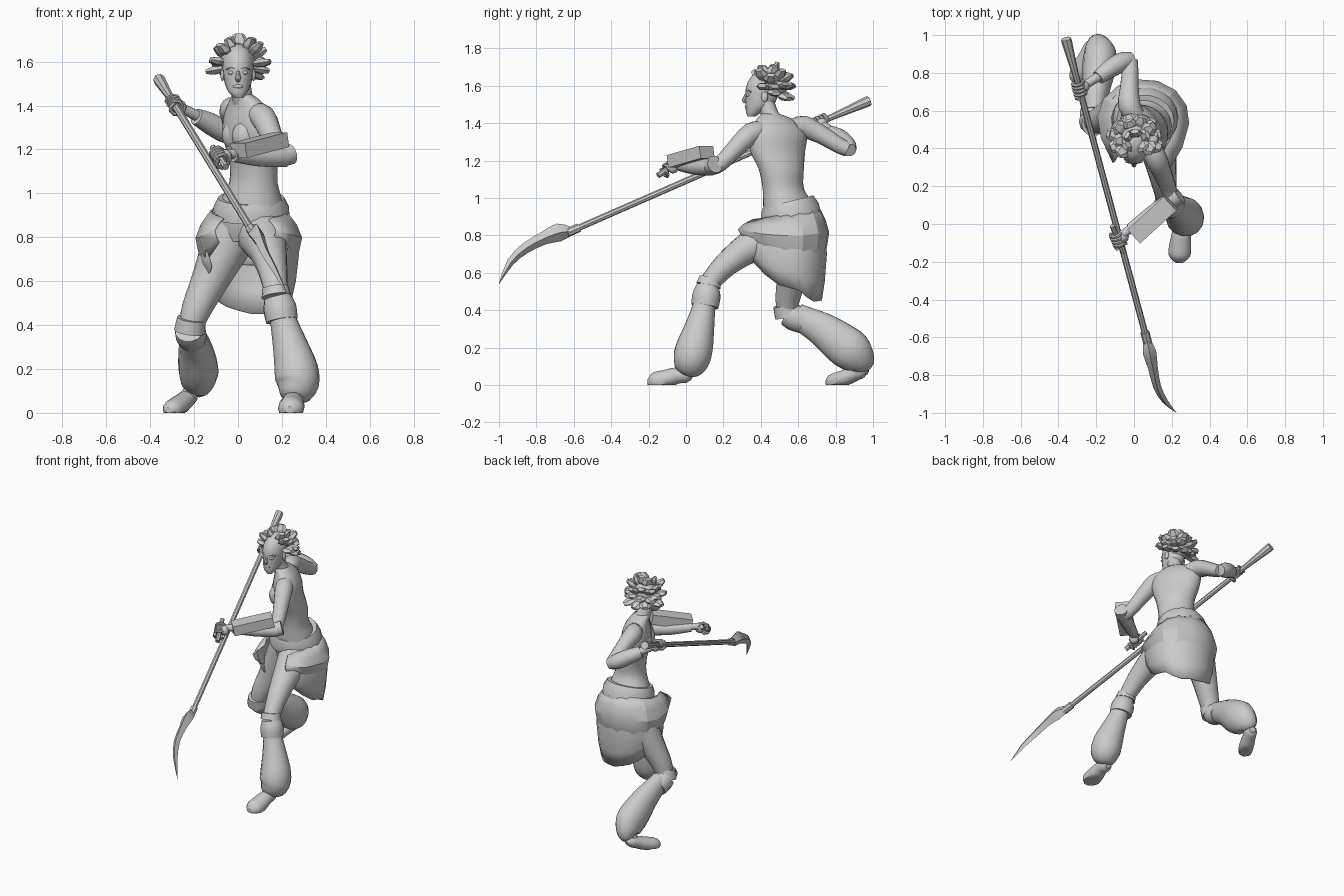
import bpy, bmesh, math, random
from mathutils import Vector

random.seed(4)
cube = bpy.data.objects.get("Cube")
if cube:
    bpy.data.objects.remove(cube, do_unlink=True)

clay = bpy.data.materials.new("clay_grey")
clay.use_nodes = True
clay.diffuse_color = (0.6, 0.6, 0.6, 1)
clay.node_tree.nodes["Principled BSDF"].inputs["Base Color"].default_value = clay.diffuse_color


def finish(name, bm, sharp=40):
    """Turn a bmesh into an object; sharp is the smoothing angle, zero for flat."""
    bmesh.ops.recalc_face_normals(bm, faces=bm.faces)
    mesh = bpy.data.meshes.new(name)
    bm.to_mesh(mesh)
    bm.free()
    mesh.materials.append(clay)
    for poly in mesh.polygons:
        poly.use_smooth = sharp > 0
    if sharp:
        mesh.set_sharp_from_angle(angle=math.radians(sharp))
    obj = bpy.data.objects.new(name, mesh)
    bpy.context.scene.collection.objects.link(obj)
    return obj


def skin(name, rings, sharp=40, closed=True):
    """Bridge rings of points into a surface, with capped ends when closed."""
    bm = bmesh.new()
    loops = [[bm.verts.new(p) for p in ring] for ring in rings]
    count = len(loops[0])
    for low, high in zip(loops, loops[1:]):
        for i in range(count if closed else count - 1):
            j = (i + 1) % count
            bm.faces.new((low[i], low[j], high[j], high[i]))
    if closed:
        bm.faces.new(loops[0])
        bm.faces.new(loops[-1])
    return finish(name, bm, sharp)


def spline(rows, steps):
    """Catmull-Rom refinement of rows of numbers."""
    rows = [Vector(r) for r in rows]
    padded = [rows[0]] + rows + [rows[-1]]
    out = []
    for a, b, c, d in zip(padded, padded[1:], padded[2:], padded[3:]):
        for s in range(steps):
            t = s / steps
            out.append(b + (c - a) * t / 2 + (a - b * 2.5 + c * 2 - d / 2) * t * t
                       + (b * 1.5 - a / 2 - c * 1.5 + d / 2) * t * t * t)
    return out + [rows[-1]]


def tube(name, rows, sides=14, flat=1.0, steps=3, sharp=40, floor=False):
    """Sweep a round section along rows of x, y, z, radius."""
    rows = spline(rows, steps)
    pts = [Vector(r[:3]) for r in rows]
    rings, across = [], None
    for i, p in enumerate(pts):
        along = (pts[min(i + 1, len(pts) - 1)] - pts[max(i - 1, 0)]).normalized()
        if across is None:
            across = along.cross(Vector((0, 0, 1)))
            if across.length < 0.2:
                across = Vector((1, 0, 0))
        across = (across - along * across.dot(along)).normalized()
        other = across.cross(along)
        ring = []
        for k in range(sides):
            a = math.tau * k / sides
            q = p + (across * math.cos(a) + other * math.sin(a) * flat) * rows[i][3]
            if floor:
                q.z = max(q.z, 0)
            ring.append(q)
        rings.append(ring)
    return skin(name, rings, sharp)


def stack(name, rows, sides=20, steps=3):
    """Stack level ellipses given as x, y, z, half width, half depth, turn."""
    rings = []
    for x, y, z, w, d, turn in spline(rows, steps):
        c, s = math.cos(math.radians(turn)), math.sin(math.radians(turn))
        ring = []
        for k in range(sides):
            u, v = w * math.cos(math.tau * k / sides), d * math.sin(math.tau * k / sides)
            ring.append((x + u * c - v * s, y + u * s + v * c, z))
        rings.append(ring)
    return skin(name, rings)


def ball(name, centre, size):
    bm = bmesh.new()
    bmesh.ops.create_uvsphere(bm, u_segments=12, v_segments=8, radius=1)
    bmesh.ops.scale(bm, vec=size, verts=bm.verts)
    bmesh.ops.translate(bm, vec=centre, verts=bm.verts)
    return finish(name, bm, 60)


def fist(name, centre, axis, wrist):
    """Palm, four curled fingers and a thumb around a grip axis."""
    centre, axis = Vector(centre), Vector(axis).normalized()
    back = Vector(wrist) - centre
    back = (back - axis * back.dot(axis)).normalized()
    side = axis.cross(back)
    ball(name + "_palm", centre + back * 0.028, (0.032, 0.032, 0.035))
    for f in range(5):
        turn = -1 if f == 4 else 1
        rows = []
        for k in range(6):
            a = 0.75 * k * turn
            p = centre + axis * (0.02 * f - 0.035) + (back * math.cos(a) + side * math.sin(a)) * 0.03
            rows.append((*p, 0.01))
        tube(name + "_finger", rows, 7, steps=1)


# Torso, waist and neck
stack("torso", [(.04, .57, .78, .13, .11, -35), (.05, .57, .86, .17, .14, -35),
                (.06, .55, .96, .15, .13, -38), (.07, .52, 1.05, .12, .1, -45),
                (.07, .51, 1.15, .13, .1, -55), (.05, .49, 1.25, .16, .1, -60),
                (.045, .49, 1.34, .17, .09, -61), (.035, .48, 1.41, .12, .065, -61),
                (.02, .45, 1.45, .05, .045, -61)])
tube("neck", [(.04, .48, 1.38, .06), (.02, .45, 1.44, .048), (.01, .42, 1.53, .045)])
for side, spot in (("left", (.03, .405, 1.26)), ("right", (-.015, .5, 1.265))):
    ball(side + "_chest", spot, (.058, .058, .07))
tube("belt", [(.06, .565, .89, .175), (.06, .555, .94, .172), (.06, .545, .98, .152)], 18, .93, 1)

# Head and face
stack("head", [(.005, .35, 1.435, .02, .02, 0), (0, .365, 1.46, .042, .045, 0),
               (0, .395, 1.5, .06, .076, 0), (0, .405, 1.55, .068, .087, 0),
               (0, .415, 1.6, .07, .092, 0), (0, .425, 1.65, .055, .075, 0),
               (0, .43, 1.68, .02, .03, 0)])
tube("nose", [(0, .325, 1.565, .006), (0, .318, 1.54, .01), (0, .312, 1.522, .013), (0, .325, 1.512, .008)], 8)
ball("lips", (0, .326, 1.487), (.024, .012, .01))
for sign, side in ((1, "left"), (-1, "right")):
    ball(side + "_eye", (sign * .03, .333, 1.55), (.016, .012, .009))
    tube(side + "_brow", [(sign * .012, .325, 1.567, .005), (sign * .032, .329, 1.575, .006),
                          (sign * .053, .347, 1.565, .004)], 6)
    ball(side + "_ear", (sign * .07, .42, 1.54), (.01, .018, .028))

# Hair: a cap with broad flat locks fanned up and back
ball("hair_cap", (0, .44, 1.605), (.08, .1, .08))
root = Vector((.008, .445, 1.58))
for lift, count, spread in ((68, 5, 125), (38, 8, 125), (8, 8, 110), (-16, 5, 75)):
    for i in range(count):
        a = math.radians(90 + spread * (2 * i / (count - 1) - 1) + random.uniform(-6, 6))
        e = math.radians(lift + random.uniform(-8, 8))
        out = Vector((math.cos(a) * math.cos(e), math.sin(a) * math.cos(e), math.sin(e)))
        reach = random.uniform(.135, .158)
        rows = [(*(root + out * reach * d), r) for d, r in ((.3, .022), (.78, .042), (1, .024))]
        tube("hair_lock", rows, 6, .5, 1, 0)

# Arms with flared forearm sleeves
tube("left_upper_arm", [(.08, .42, 1.36, .05), (.115, .35, 1.345, .058), (.15, .27, 1.27, .05),
                        (.185, .18, 1.18, .042), (.2, .13, 1.16, .04)])
tube("left_sleeve", [(.215, .135, 1.165, .046), (.18, .11, 1.165, .046), (.09, .05, 1.165, .042),
                     (-.02, -.03, 1.175, .032)])
tube("left_elbow_cuff", [(.24, .155, 1.18, .048), (.205, .13, 1.168, .046)], steps=1)
tube("left_wrist", [(-.01, -.02, 1.18, .024), (-.06, -.055, 1.18, .022)])
tube("right_upper_arm", [(.01, .57, 1.37, .05), (-.025, .63, 1.38, .06), (-.025, .72, 1.34, .05),
                         (-.02, .82, 1.28, .043), (-.02, .865, 1.26, .04)])
tube("right_sleeve", [(-.01, .875, 1.255, .036), (-.06, .86, 1.28, .05), (-.13, .82, 1.32, .049),
                      (-.19, .775, 1.35, .038)])
tube("right_wrist", [(-.18, .785, 1.35, .025), (-.26, .735, 1.39, .022)])

# Slab guard strapped over the left forearm
start, end = Vector((.003, -.062, 1.195)), Vector((.195, .112, 1.245))
run = (end - start).normalized()
wide = run.cross(Vector((0, 0, 1))).normalized()
tall = wide.cross(run)
skin("forearm_guard", [[p + wide * u * .05 + tall * v * .034
                        for u, v in ((-1, -1), (1, -1), (1, 1), (-1, 1))] for p in (start, end)], 0)

# Polearm
butt, neck = Vector((-.36, .98, 1.52)), Vector((.07, -.62, .82))
shaft = neck - butt
tube("staff", [(*(butt + shaft * t), r) for t, r in ((0, .027), (.01, .028), (.12, .017), (1, .017))], 8, steps=1)
tube("staff_collar", [(*(butt + shaft * t), .024) for t in (.97, 1.01)], 8, steps=1)
tube("curved_blade", [(.07, -.62, .82, .02), (.082, -.68, .815, .036), (.1, -.76, .785, .026),
                      (.122, -.86, .73, .021), (.165, -.94, .655, .015), (.225, -1, .54, .001)], 4, 1.35, 2, 30)
fist("right_hand", butt + shaft * .165, shaft, (-.2, .78, 1.36))
grip = Vector((.06, -.14, -.09))
hand = Vector((-.085, -.08, 1.165))
tube("short_grip", [(*(hand - grip * .5), .014), (*(hand + grip * .5), .016)], 8, steps=1)
fist("left_hand", hand, grip, (-.02, -.03, 1.18))

# Legs: thighs, knee cuffs, baggy calves, feet
tube("left_thigh", [(.1, .56, .84, .13), (.12, .45, .79, .11), (.14, .33, .73, .085),
                    (.16, .21, .64, .066), (.175, .12, .54, .053)])
tube("right_thigh", [(-.01, .6, .85, .13), (-.06, .59, .75, .11), (-.13, .57, .6, .085),
                     (-.19, .545, .47, .068), (-.215, .54, .39, .055)])
tube("left_knee_band", [(.17, .13, .57, .06), (.175, .12, .53, .068)], steps=1)
tube("left_knee_cuff", [(.178, .115, .53, .06), (.19, .11, .48, .076), (.2, .1, .42, .073)])
tube("right_knee_band", [(-.212, .53, .43, .066), (-.22, .545, .37, .072)], steps=1)
tube("right_knee_cuff", [(-.22, .55, .38, .068), (-.215, .58, .36, .072), (-.21, .63, .338, .066)])
tube("left_calf", [(.2, .1, .45, .058), (.215, .09, .39, .066), (.24, .07, .3, .082),
                   (.265, .045, .2, .1), (.27, .025, .13, .098), (.255, 0, .08, .07), (.25, -.01, .06, .04)])
tube("right_calf", [(-.21, .59, .37, .055), (-.205, .65, .34, .062), (-.195, .74, .29, .076),
                    (-.185, .82, .23, .088), (-.18, .885, .18, .09), (-.195, .93, .12, .068),
                    (-.21, .935, .09, .04)], flat=1.25)
tube("left_foot", [(.25, .035, .04, .022), (.25, .01, .05, .044), (.25, -.05, .05, .05), (.245, -.11, .03, .058),
                   (.24, -.17, .016, .056), (.238, -.205, .012, .02)], flat=.9, floor=True)
tube("right_foot", [(-.21, .97, .07, .02), (-.22, .945, .075, .04), (-.245, .89, .055, .045),
                    (-.275, .83, .03, .05), (-.305, .775, .016, .042), (-.315, .75, .012, .016)],
     flat=.9, floor=True)
tube("left_ankle", [(.25, -.005, .12, .04), (.25, -.02, .05, .04)])
tube("right_ankle", [(-.2, .92, .13, .04), (-.225, .92, .07, .038)])


# Layered wrap skirt, open at the front
def hem(angle, stops):
    for (a, za), (b, zb) in zip(stops, stops[1:]):
        if a <= angle <= b:
            return za + (zb - za) * (angle - a) / (b - a)


def skirt(name, stops, grow, columns):
    rings = []
    first, last = stops[0][0], stops[-1][0]
    angles = [first + (last - first) * i / (columns - 1) for i in range(columns)]
    jag = [random.uniform(-.01, .01) for _ in angles]
    for drop, flare in ((0, .72), (.25, .9), (.5, 1), (.8, .94), (1, .86)):
        ring = []
        for angle, j in zip(angles, jag):
            c, s = math.cos(math.radians(angle)), math.sin(math.radians(angle))
            top = .92 + .04 * s
            r = flare * grow + j * drop
            depth = .205 if s > 0 else .205 - .13 * s
            ring.append((.05 + .235 * r * c, .555 + depth * r * s,
                         top + (hem(angle, stops) + j - top) * drop))
        rings.append(ring)
    sheet = skin(name, rings, 25, closed=False)
    sheet.modifiers.new("cloth", "SOLIDIFY").thickness = .01


skirt("skirt_under", [(-52, .66), (-30, .56), (10, .51), (40, .45), (75, .44),
                      (105, .46), (135, .51), (180, .58), (208, .66)], .97, 16)
skirt("skirt_over", [(-58, .78), (-20, .7), (30, .66), (90, .68), (150, .66), (195, .68), (228, .78)], 1.04, 12)
